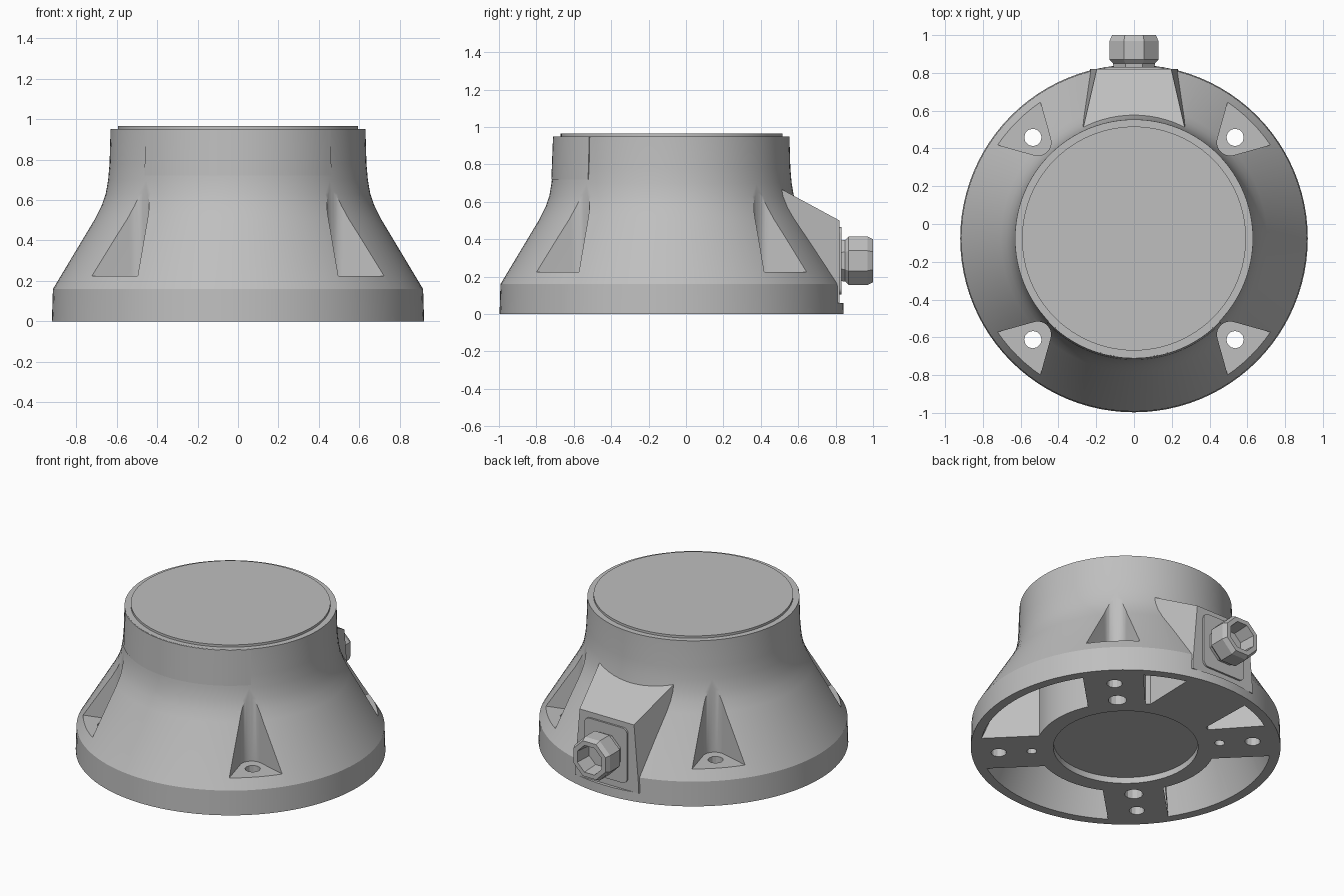
import bpy, bmesh, math
from mathutils import Matrix, Vector

old = bpy.data.objects.get("Cube")
if old:
    bpy.data.objects.remove(old, do_unlink=True)

AXIS_Y = -0.077          # the round housing sits slightly forward of centre
BACK = 0.82 - AXIS_Y     # flat rear face, measured from the housing axis

grey = bpy.data.materials.new("cast_grey")
grey.use_nodes = True
GREY = (0.52, 0.52, 0.52, 1)
grey.diffuse_color = GREY
grey.node_tree.nodes["Principled BSDF"].inputs["Base Color"].default_value = GREY


def make(name, bm):
    bmesh.ops.recalc_face_normals(bm, faces=bm.faces)
    mesh = bpy.data.meshes.new(name)
    bm.to_mesh(mesh)
    bm.free()
    mesh.materials.append(grey)
    ob = bpy.data.objects.new(name, mesh)
    bpy.context.collection.objects.link(ob)
    return ob


def lathe(name, profile, sides, turn=0.0):
    """Closed solid of revolution about z."""
    bm = bmesh.new()
    rings = [[bm.verts.new((r * math.cos(a), r * math.sin(a), z))
              for a in (turn + math.tau * i / sides for i in range(sides))]
             for r, z in profile]
    for low, high in zip(rings, rings[1:]):
        for i in range(sides):
            j = (i + 1) % sides
            bm.faces.new((low[i], low[j], high[j], high[i]))
    bm.faces.new(rings[0])
    bm.faces.new(rings[-1])
    return make(name, bm)


def prism(name, low, high, z0, z1):
    """Solid between two matching outlines."""
    bm = bmesh.new()
    a = [bm.verts.new((x, y, z0)) for x, y in low]
    b = [bm.verts.new((x, y, z1)) for x, y in high]
    for i in range(len(a)):
        j = (i + 1) % len(a)
        bm.faces.new((a[i], a[j], b[j], b[i]))
    bm.faces.new(a)
    bm.faces.new(b)
    return make(name, bm)


def arc(r, start, end, n):
    angles = [math.radians(start + (end - start) * i / n) for i in range(n + 1)]
    return [(r * math.cos(a), r * math.sin(a)) for a in angles]


def combine(target, tool, operation="DIFFERENCE"):
    mod = target.modifiers.new(tool.name, "BOOLEAN")
    mod.object, mod.operation, mod.solver = tool, operation, "EXACT"
    bpy.context.view_layer.objects.active = target
    bpy.ops.object.modifier_apply(modifier=mod.name)
    bpy.data.objects.remove(tool, do_unlink=True)


def cut_hole(x, y, r, z0, z1, sides=12):
    ring = [(x + u, y + v) for u, v in arc(r, 0, 360, sides)[:-1]]
    combine(housing, prism("hole", ring, ring, z0, z1))


def cut_cavity(mid, out0, out1, in0, in1):
    """Tapered hollow in the underside between two spokes."""
    def outline(r):
        return arc(r, mid + out0, mid + out1, 16) + arc(0.53, mid + in1, mid + in0, 10)
    combine(housing, prism("cavity", outline(0.87), outline(0.72), -0.02, 0.35))


# Housing: flared skirt, curved neck, collar and low cap
housing = lathe("housing", [(0.92, 0), (0.915, 0.16), (0.705, 0.51), (0.675, 0.57),
                            (0.654, 0.63), (0.642, 0.70), (0.635, 0.78), (0.63, 0.95),
                            (0.593, 0.95), (0.593, 0.965)], 96)

# Rear cable boss: tapered block with sloping roof, cut flat at the back
bm = bmesh.new()
for y, z_top, wide_top, wide_low in ((0.45, 0.742, 0.30, 0.33), (0.95, 0.472, 0.185, 0.22)):
    for s in (-1, 1):
        bm.verts.new((s * wide_top, y, z_top))
        bm.verts.new((s * wide_low, y, 0.06))
bmesh.ops.convex_hull(bm, input=bm.verts)
combine(housing, make("boss", bm), "UNION")
rear = [(-0.3, BACK), (0.3, BACK), (0.3, 1.2), (-0.3, 1.2)]
combine(housing, prism("rear_cut", rear, rear, 0.06, 0.8))

# Bolt pockets with through holes, plus small holes nearer the hub
for angle in (45, 135, 225, 315):
    nose = [(0.72 + x, y) for x, y in arc(0.07, 119, 241, 10)]
    plan = nose + [(0.95, -0.21), (0.95, 0.21)]
    turn = Matrix.Rotation(math.radians(angle), 2)
    plan = [tuple(turn @ Vector(p)) for p in plan]
    combine(housing, prism("pocket", plan, plan, 0.225, 0.9))
    d = Vector((math.cos(math.radians(angle)), math.sin(math.radians(angle))))
    cut_hole(*(d * 0.757), 0.046, -0.1, 0.3)
    cut_hole(*(d * 0.56), 0.055 if angle in (45, 225) else 0.03, -0.1, 0.12)

# Underside cavities: three full ones, and two slim ones beside the boss
for mid in (0, 180, 270):
    cut_cavity(mid, -33, 33, -25, 25)
cut_cavity(90, -33, -15, -27, -24)
cut_cavity(90, 15, 33, 24, 27)
combine(housing, lathe("recess", [(0.43, -0.1), (0.43, 0.04)], 64))

# Slightly raised band around the front of the collar
front_band = prism("front_band",
                   arc(0.643, 224, 316, 32) + arc(0.6, 316, 224, 32),
                   arc(0.634, 224, 316, 32) + arc(0.6, 316, 224, 32), 0.72, 0.949)

# Rounded mounting plate on the rear face
corners = []
for k, (sx, sz) in enumerate(((1, 1), (-1, 1), (-1, -1), (1, -1))):
    corners += [(sx * 0.12 + x, sz * 0.145 + y)
                for x, y in arc(0.035, 90 * k, 90 * k + 90, 5)]
gland_plate = prism("gland_plate", corners, corners, -0.02, 0.012)

# Faceted hollow cable gland
cable_gland = lathe("cable_gland", [(0.115, -0.02), (0.12, 0.03), (0.14, 0.05), (0.14, 0.15),
                                    (0.125, 0.18), (0.095, 0.18), (0.085, 0.07)],
                    8, math.pi / 8)
for ob in (gland_plate, cable_gland):
    ob.data.transform(Matrix.Translation((0, BACK, 0.285)) @ Matrix.Rotation(-math.pi / 2, 4, "X"))

# Place on the common axis; smooth the turned parts and keep the gland faceted
bpy.ops.object.select_all(action="DESELECT")
for ob in (housing, front_band, gland_plate, cable_gland):
    ob.data.transform(Matrix.Translation((0, AXIS_Y, 0)))
for ob in (housing, front_band, gland_plate):
    ob.select_set(True)
bpy.context.view_layer.objects.active = housing
bpy.ops.object.shade_smooth_by_angle(angle=math.radians(28))
